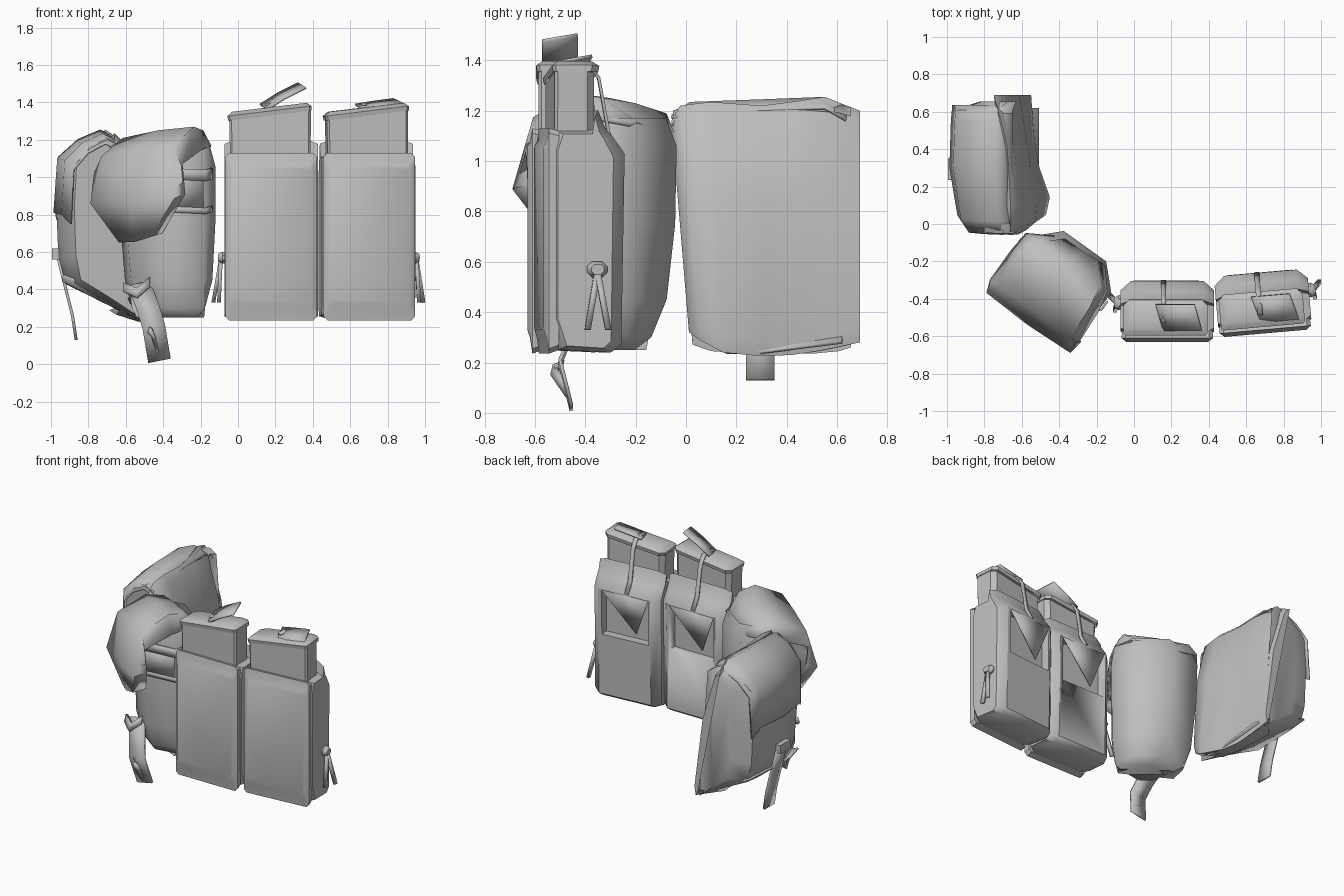
import bpy, bmesh, math
from mathutils import Vector, Matrix

if "Cube" in bpy.data.objects:
    bpy.data.objects.remove(bpy.data.objects["Cube"])

cloth = bpy.data.materials.new("grey_cloth")
cloth.diffuse_color = (0.52, 0.52, 0.52, 1)
cloth.use_nodes = True
cloth.node_tree.nodes["Principled BSDF"].inputs["Base Color"].default_value = cloth.diffuse_color


def make(name, verts, faces, M=None, thick=0, angle=40):
    me = bpy.data.meshes.new(name)
    me.from_pydata([tuple(v) for v in verts], [], faces)
    me.materials.append(cloth)
    ob = bpy.data.objects.new(name, me)
    bpy.context.collection.objects.link(ob)
    if M:
        ob.matrix_world = M
    bm = bmesh.new()
    bm.from_mesh(me)
    bmesh.ops.recalc_face_normals(bm, faces=bm.faces)
    bm.to_mesh(me)
    bm.free()
    me.shade_smooth()
    me.set_sharp_from_angle(angle=math.radians(angle))
    if thick:
        s = ob.modifiers.new("thickness", 'SOLIDIFY')
        s.thickness, s.offset = thick, 0
    return ob


def loft(name, rings, M=None, angle=40, start=True, end=True, wrap=True):
    """Rings joined to a body; caps and the closing side can be left open where covered."""
    n = len(rings[0])
    verts = [p for r in rings for p in r]
    faces = [(k*n+i, k*n+(i+1) % n, (k+1)*n+(i+1) % n, (k+1)*n+i)
             for k in range(len(rings)-1) for i in range(n if wrap else n-1)]
    if start:
        faces.append(tuple(range(n)))
    if end:
        faces.append(tuple(range((len(rings)-1)*n, len(rings)*n)))
    return make(name, verts, faces, M, 0, angle)


def sheet(name, rows, M=None, thick=0.012, angle=40):
    """Open grid of points with thickness."""
    n = len(rows[0])
    verts = [p for r in rows for p in r]
    faces = [(k*n+i, k*n+i+1, (k+1)*n+i+1, (k+1)*n+i)
             for k in range(len(rows)-1) for i in range(n-1)]
    return make(name, verts, faces, M, thick, angle)


def ribbon(name, path, half_width, M=None, thick=0.012):
    w = Vector(half_width)
    return sheet(name, [(Vector(p)-w, Vector(p)+w) for p in path], M, thick)


def octagon(x0, x1, y0, y1, c, d=None, b=None):
    """Chamfers: c at low y left, b at low y right, d at high y."""
    d = c if d is None else d
    b = c if b is None else b
    return [(x0+c, y0), (x1-b, y0), (x1, y0+b), (x1, y1-d),
            (x1-d, y1), (x0+d, y1), (x0, y1-d), (x0, y0+c)]


def box(name, x0, x1, y0, y1, z0, z1, M=None):
    c = [(x0, y0), (x1, y0), (x1, y1), (x0, y1)]
    return loft(name, [[(x, y, z) for x, y in c] for z in (z0, z1)], M)


# ---- two slim pouches with a protruding magazine ----
def slim_pouch(tag, x, y, turn, side, tab):
    M = Matrix.Translation((x, y, 0)) @ Matrix.Rotation(math.radians(turn), 4, 'Z')
    # body: side profile swept across the width, drawn in at the ends
    prof = [(-.10, .25), (-.15, .36), (-.15, 1.06), (-.12, 1.125), (.045, 1.125), (.06, 1.2),
            (.085, 1.135), (.115, 1.1), (.165, 1.03), (.152, .27), (.11, .24)]
    rings = [[(px, py*s, .66+(pz-.66)*t) for py, pz in prof]
             for px, s, t in ((-.25, .70, .96), (-.195, 1, 1), (.195, 1, 1), (.25, .70, .96))]
    body = loft("pouch_body_"+tag, rings, M)
    # recessed window in the back
    cut = box("window_cutter_"+tag, -.18, .17, .10, .25, .70, 1.02, M)
    cut.hide_render = True
    cut.hide_set(True)
    b = body.modifiers.new("window", 'BOOLEAN')
    b.operation, b.object = 'DIFFERENCE', cut
    make("window_flap_"+tag, [(-.18, .163, 1.02), (.17, .163, 1.02), (-.08, .14, .75)],
         [(0, 1, 2)], M, .008)
    # front panel with a raised middle
    rings = []
    for py, a, z0, z1 in ((-.10, .242, .25, 1.12), (-.14, .245, .235, 1.13),
                          (-.15, .232, .30, 1.075), (-.16, .22, .33, 1.06)):
        rings.append([(q[0], py, q[1]) for q in octagon(-a, a, z0, z1, .02)])
    loft("front_panel_"+tag, rings, M, 30, start=False)
    # magazine and its overhanging cap, both sloping up sideways
    for nm, spec in (("magazine_", ((1.10, -.22, .21, -.115, .045), (1.33, -.225, .212, -.115, .045))),
                     ("magazine_cap_", ((1.33, -.23, .215, -.12, .06), (1.355, -.235, .215, -.125, .065),
                                        (1.375, -.21, .19, -.10, .04)))):
        loft(nm+tag, [[(q[0], q[1], z+.12*q[0]*(z > 1.2)) for q in octagon(x0, x1, y0, y1, .012, .03)]
                      for z, x0, x1, y0, y1 in spec], M, start=False, end="cap" in nm)
    # closing strap up the back, with the pull tab on top
    ribbon("closing_strap_"+tag, [(-.02, .165, 1.03), (-.02, .12, 1.11), (-.02, .08, 1.33),
                                  (-.02, .04, 1.385), (-.02, -.06, 1.39)], (.014, 0, 0), M)
    ribbon("pull_tab_"+tag, [(-.04, -.03, 1.375), (.05, -.03, 1.375+tab*.5), (.165, -.03, 1.375+tab)],
           (-.02, .07, .012), M)
    # knotted cord on the side
    s = side
    loft("cord_knot_"+tag, [[(s*px, .05+q[0], .57+q[1]) for q in octagon(-r, r, -r*.8, r*.8, r*.5)]
                            for px, r in ((.22, .03), (.26, .04), (.285, .025))], M, start=False)
    for e in (-1, 1):
        ribbon("cord_end_"+tag, [(s*.27, .05, .56), (s*(.295+.015*e), .05+.04*e, .33)],
               (0, .012, 0), M, .02)


slim_pouch("centre", .178, -.47, 0, -1, .115)
slim_pouch("right", .69, -.425, 5, 1, .03)


# ---- wide pouch, turned towards the front left ----
def P(u, v, z):
    return (.81*u-.58*v, -.58*u-.81*v, z)


rings = []
for z, u0, u1, v0, v1 in ((.25, -.30, .07, .35, .55), (.30, -.36, .09, .31, .58), (.45, -.41, .11, .27, .61),
                          (.75, -.44, .115, .25, .61), (1.06, -.45, .115, .25, .61), (1.17, -.42, .10, .28, .59)):
    # the octagon's low side is the back here
    rings.append([P(u, v, z) for u, v in octagon(u0, u1, v0, v1, .165, .14, .12)])
loft("wide_pouch_body", rings, None, 55, end=False)

# drooping lid
rows = []
for v, z, d, a, b in ((.275, 1.12, .03, -.26, .0), (.38, 1.215, .10, -.44, .09),
                      (.50, 1.235, .14, -.45, .115), (.69, 1.14, .12, -.45, .125)):
    m = (a+b)/2
    rows.append([P(a, v, z-d), P(a+.05, v, z-.03), P(m, v, z+.01), P(b-.05, v, z+.03), P(b, v, z-d+.05)])
for v, z, a, b in ((.757, .86, -.425, .122), (.70, .655, -.28, -.07)):
    rows.append([P(a-.01, v-.08, z+.02), P(a, v, z), P((a+b)/2, v+.01, z), P(b, v, z+.03), P(b+.01, v-.08, z+.05)])
sheet("wide_pouch_lid", rows, None, .012, 60)

# bands and pocket at the front corner
for z, h in ((.83, .016), (1.02, .03)):
    ribbon("corner_band", [P(-.12, .62, z), P(-.03, .63, z), P(.125, .475, z-.01), P(.125, .42, z)], (0, 0, h))
ribbon("corner_pocket", [P(-.08, .615, .92), P(-.02, .62, .93), P(.115, .48, .92)], (0, 0, .085))

# front strap with its folded end
ribbon("front_strap", [(-.53, -.38, .43), (-.48, -.46, .30), (-.45, -.50, .20), (-.42, -.455, .02)],
       (.06, 0, .012), None, .014)
ribbon("strap_fold", [(-.61, -.40, .41), (-.54, -.45, .38), (-.47, -.42, .44)], (0, .01, .025), None, .018)
ribbon("strap_end", [(-.48, -.49, .19), (-.46, -.53, .17), (-.43, -.47, .08)], (0, .005, .02))


# ---- large pouch facing left, its back leaning forward at the top ----
def lean(x, y, z):
    """The near side draws in towards the bottom."""
    return (x, y + .075*(1.18-z)/.9*max(0, min(1, (.25-y)/.25)), z)


prof = [(-.54, .235), (-.72, .33), (-.925, .43), (-.96, .57), (-.972, .85), (-.955, 1.1),
        (-.85, 1.19), (-.73, 1.235), (-.65, 1.2)]
rings = [[lean(-.60+(px+.60)*s, y, .75+(pz-.75)*t) for px, pz in prof]
         for y, s, t in ((-.05, .74, .93), (.03, .88, .98), (.25, 1, 1), (.5, .985, 1), (.61, .965, .98), (.655, .6, .95))]
loft("large_pouch_body", rings, None, 50, wrap=False)
# lid over the top and front edge
top = [(-.982, .82), (-.962, 1.11), (-.86, 1.20), (-.74, 1.25), (-.65, 1.21)]
sheet("large_pouch_lid", [[lean(-.60+(px+.60)*s, y, pz-d) for px, pz in top]
                          for y, s, d in ((-.055, .77, .07), (.02, .89, .02), (.3, 1, .01), (.55, .98, 0), (.635, .96, .05))],
      None, .01, 50)
# padded back panel: inner x, outer x at bottom and top, lower and upper height
rings = []
for y, xi, xb, xt, z0, z1 in ((-.06, -.62, -.55, -.63, .32, 1.16), (-.02, -.66, -.47, -.62, .29, 1.22),
                              (.1, -.68, -.45, -.62, .24, 1.235), (.3, -.69, -.505, -.63, .225, 1.22),
                              (.42, -.70, -.53, -.64, .23, 1.235), (.55, -.73, -.54, -.67, .25, 1.255),
                              (.69, -.75, -.55, -.71, .28, 1.2)):
    lo = xi + .04 if y < .6 else xb-.03
    rings.append([lean(px, y, pz) for px, pz in (
        (lo, z0+.04), (xb-.01, z0), (xb, z0+.06), ((xb+xt)/2+.015, (z0+z1)/2+.1),
        (xt, z1-.04), (xt-.04, z1), (xi, z1-.02))])
loft("large_pouch_back", rings, None, 50, wrap=False)
# sagging bottom edge
sheet("bottom_edge", [[lean(-.935, y, .445+.01*k), lean(-.72, y, .335+.02*k), lean(-.51, y, .24+.02*k)]
                      for y, k in ((0, 3), (.12, 0), (.3, 0), (.62, 2))], None, .012)
# front buckle and hanging strap
box("front_buckle", -.995, -.94, .235, .35, .56, .62)
ribbon("hanging_strap", [(-.965, .295, .58), (-.925, .295, .42), (-.885, .295, .26), (-.865, .295, .13)],
       (0, .057, 0), None, .016)
